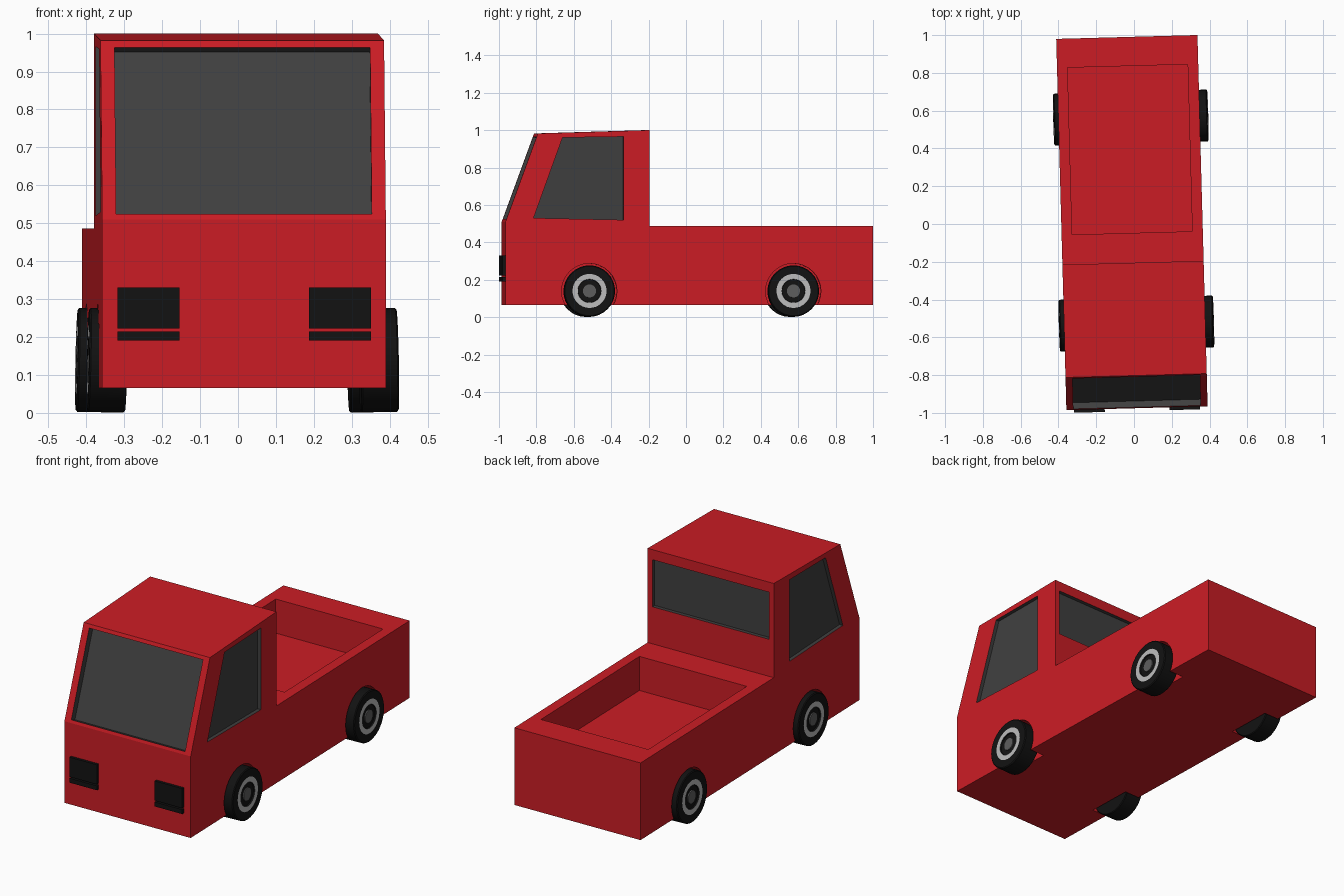
import bpy, bmesh
from math import sin, cos, pi, radians
from mathutils import Matrix, Vector

if "Cube" in bpy.data.objects:
    bpy.data.objects.remove(bpy.data.objects["Cube"])


def material(name, rgb):
    m = bpy.data.materials.new(name)
    m.diffuse_color = (*rgb, 1)
    m.use_nodes = True
    m.node_tree.nodes["Principled BSDF"].inputs["Base Color"].default_value = m.diffuse_color
    return m


RED = material("red_paint", (0.6, 0.012, 0.018))
GLASS = material("dark_glass", (0.05, 0.05, 0.05))
BLACK = material("black_rubber", (0.006, 0.006, 0.006))
RING = material("light_metal", (0.5, 0.5, 0.5))
HUB = material("dark_metal", (0.11, 0.11, 0.11))


def make(name, bm, mats):
    bmesh.ops.recalc_face_normals(bm, faces=bm.faces[:])
    mesh = bpy.data.meshes.new(name)
    bm.to_mesh(mesh)
    bm.free()
    for m in mats:
        mesh.materials.append(m)
    obj = bpy.data.objects.new(name, mesh)
    bpy.context.collection.objects.link(obj)
    return obj


def prism(name, yz, x0, x1, mats, index=0):
    """Side profile extruded along x."""
    bm = bmesh.new()
    face = bm.faces.new([bm.verts.new((x0, y, z)) for y, z in yz])
    ext = bmesh.ops.extrude_face_region(bm, geom=[face])["geom"]
    bmesh.ops.translate(bm, vec=(x1 - x0, 0, 0),
                        verts=[v for v in ext if isinstance(v, bmesh.types.BMVert)])
    for f in bm.faces:
        f.material_index = index
    return make(name, bm, mats)


def rect(y0, y1, z0, z1):
    return [(y0, z0), (y1, z0), (y1, z1), (y0, z1)]


PAINT = [RED, GLASS]
W = 0.374
FRONT_AXLE, REAR_AXLE, AXLE_Z = -0.535, 0.556, 0.139

# Body side profile
body = prism("truck_body", [(-0.983, 0.065), (0.983, 0.065), (0.983, 0.486), (-0.213, 0.486),
                            (-0.213, 1.0), (-0.81, 0.982), (-0.983, 0.51)], -W, W, PAINT)

# Windscreen recess follows the sloped front
n = Vector((-0.938, 0.345))
low, high = Vector((-0.9775, 0.525)), Vector((-0.816, 0.963))
screen = [low + n * 0.05, high + n * 0.05, high - n * 0.035, low - n * 0.035]
cutters = [prism("windscreen_cut", screen, -0.337, 0.337, PAINT, 1)]

# Rear window and load bed recesses
cutters.append(prism("rear_window_cut", rect(-0.233, -0.1, 0.688, 0.945), -0.345, 0.345, PAINT, 1))
cutters.append(prism("bed_cut", rect(-0.055, 0.829, 0.3, 0.6), -0.318, 0.318, PAINT))

# Side windows and wheel arches
side_window = [(-0.833, 0.53), (-0.353, 0.52), (-0.353, 0.965), (-0.678, 0.96)]
for s in (-1, 1):
    cutters.append(prism("side_window_cut", side_window, s * (W - 0.02), s * 0.5, PAINT, 1))
    for y in (FRONT_AXLE, REAR_AXLE):
        arch = [(y + 0.148 * cos(2 * pi * i / 32), AXLE_Z + 0.148 * sin(2 * pi * i / 32))
                for i in range(32)]
        cutters.append(prism("arch_cut", arch, s * 0.285, s * 0.5, PAINT))

bpy.context.view_layer.objects.active = body
for c in cutters:
    mod = body.modifiers.new("cut", "BOOLEAN")
    mod.operation, mod.solver, mod.object = "DIFFERENCE", "EXACT", c
    bpy.ops.object.modifier_apply(modifier=mod.name)
    bpy.data.objects.remove(c, do_unlink=True)

parts = [body]

# Headlights with a thin bar below
for s, side in ((-1, "left"), (1, "right")):
    for name, z0, z1 in (("headlight", 0.223, 0.33), ("indicator", 0.191, 0.215)):
        parts.append(prism(f"{name}_{side}", rect(-0.998, -0.97, z0, z1),
                           s * 0.171, s * 0.334, [BLACK]))

# Wheels: lathed section (x, radius, material of band ending here)
SECTION = [(-0.05, 0.0, 0), (-0.05, 0.133, 0), (-0.046, 0.137, 0), (0.046, 0.137, 0),
           (0.05, 0.132, 0), (0.05, 0.091, 0), (0.05, 0.063, 1), (0.043, 0.061, 0),
           (0.043, 0.035, 0), (0.049, 0.035, 2), (0.049, 0.0, 2)]


def wheel(name, s, y):
    bm = bmesh.new()
    seg, prev = 32, None
    for x, r, mat in SECTION:
        if r:
            ring = [bm.verts.new((s * x, r * cos(2 * pi * i / seg), r * sin(2 * pi * i / seg)))
                    for i in range(seg)]
        else:
            ring = [bm.verts.new((s * x, 0, 0))] * seg
        if prev:
            for i in range(seg):
                j = (i + 1) % seg
                quad = list(dict.fromkeys((prev[i], prev[j], ring[j], ring[i])))
                bm.faces.new(quad).material_index = mat
        prev = ring
    obj = make(name, bm, [BLACK, RING, HUB])
    # slight camber, bottoms outward
    obj.matrix_world = (Matrix.Translation((0.009 + s * 0.358, y, AXLE_Z))
                        @ Matrix.Rotation(-s * radians(1.2), 4, "Y"))
    bpy.ops.object.select_all(action="DESELECT")
    obj.select_set(True)
    bpy.context.view_layer.objects.active = obj
    bpy.ops.object.shade_smooth_by_angle(angle=radians(30))
    return obj


for s, side in ((-1, "left"), (1, "right")):
    parts.append(wheel(f"front_wheel_{side}", s, FRONT_AXLE))
    parts.append(wheel(f"rear_wheel_{side}", s, REAR_AXLE))

# Whole truck stands slightly turned
turn = Matrix.Translation((-0.011, 0.0075, 0)) @ Matrix.Rotation(radians(1.57), 4, "Z")
bpy.context.view_layer.update()
for p in parts:
    p.matrix_world = turn @ p.matrix_world
